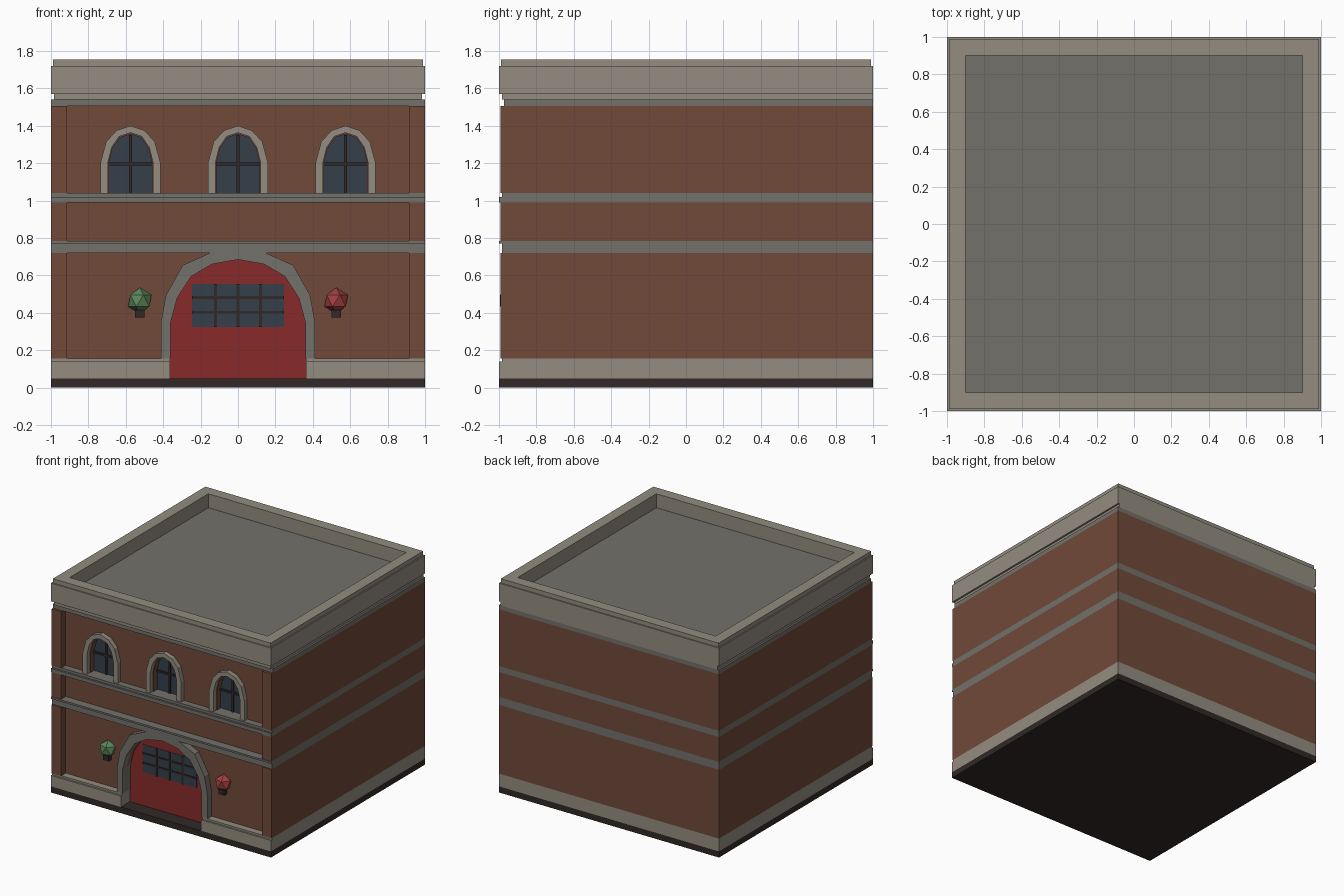
import bpy, bmesh

if "Cube" in bpy.data.objects:
    bpy.data.objects.remove(bpy.data.objects["Cube"])

def material(name, rgb):
    m = bpy.data.materials.new(name)
    m.diffuse_color = [(c / 255) ** 2.2 for c in rgb] + [1]
    m.use_nodes = True
    m.node_tree.nodes["Principled BSDF"].inputs["Base Color"].default_value = m.diffuse_color
    return m

BRICK = material("brick", (112, 75, 60))
STONE = material("light_stone", (146, 139, 127))
GREY = material("grey_stone", (115, 112, 106))
DARK = material("dark", (52, 45, 42))
GLASS = material("glass", (56, 65, 75))
RED = material("door_red", (134, 46, 46))
LAMP_RED = material("lamp_red", (160, 66, 66))
LAMP_GREEN = material("lamp_green", (92, 132, 92))

def finish(name, bm, mat):
    bmesh.ops.recalc_face_normals(bm, faces=bm.faces[:])
    me = bpy.data.meshes.new(name)
    bm.to_mesh(me)
    bm.free()
    if mat:
        me.materials.append(mat)
    ob = bpy.data.objects.new(name, me)
    bpy.context.collection.objects.link(ob)
    return ob

def box(name, x0, x1, y0, y1, z0, z1, mat=None):
    bm = bmesh.new()
    bmesh.ops.create_cube(bm, size=1)
    for v in bm.verts:
        v.co = ((x0 + x1) / 2 + v.co.x * (x1 - x0), (y0 + y1) / 2 + v.co.y * (y1 - y0),
                (z0 + z1) / 2 + v.co.z * (z1 - z0))
    return finish(name, bm, mat)

def mirrored(half):
    # half profile runs from bottom right up to the crown at x = 0
    return half + [(-x, z) for x, z in reversed(half[:-1])]

def prism(name, half, cx, y0, y1, mat=None):
    bm = bmesh.new()
    rings = [[bm.verts.new((cx + x, y, z)) for x, z in mirrored(half)] for y in (y0, y1)]
    n = len(rings[0])
    for r in rings:
        bm.faces.new(r)
    for i in range(n):
        j = (i + 1) % n
        bm.faces.new((rings[0][i], rings[0][j], rings[1][j], rings[1][i]))
    return finish(name, bm, mat)

def arch_frame(name, outer, inner, cx, y0, y1, mat):
    bm = bmesh.new()
    sections = []
    for (ox, oz), (ix, iz) in zip(mirrored(outer), mirrored(inner)):
        sections.append([bm.verts.new(p) for p in ((cx + ox, y0, oz), (cx + ix, y0, iz),
                                                   (cx + ix, y1, iz), (cx + ox, y1, oz))])
    for a, b in zip(sections, sections[1:]):
        for i in range(4):
            j = (i + 1) % 4
            bm.faces.new((a[i], a[j], b[j], b[i]))
    bm.faces.new(sections[0])
    bm.faces.new(sections[-1])
    return finish(name, bm, mat)

def cut(ob, cutter):
    mod = ob.modifiers.new("cut", 'BOOLEAN')
    mod.operation = 'DIFFERENCE'
    mod.solver = 'EXACT'
    mod.object = cutter
    bpy.context.view_layer.objects.active = ob
    bpy.ops.object.modifier_apply(modifier=mod.name)
    bpy.data.objects.remove(cutter)

BACK = -0.88   # depth of door and glass
WALL = -0.93   # recessed brick face

# base slab and stepped plinth, open at the doorway
box("base_slab", -1, 1, -1, 1, 0, 0.05, DARK)
box("plinth_core", -1, 1, BACK, 1, 0.05, 0.155, STONE)
for s in (-1, 1):
    a, b = sorted((s * 0.365, s))
    box("plinth_front", a, b, -1, BACK, 0.05, 0.14, STONE)
    box("plinth_ledge", a, b, -0.985, BACK, 0.14, 0.155, STONE)

# brick storeys with corner pilasters
walls = []
for name, z0, z1 in (("lower_wall", 0.155, 0.72), ("middle_wall", 0.785, 0.99), ("upper_wall", 1.04, 1.505)):
    walls.append(box(name, -1, 1, WALL, 1, z0, z1, BRICK))
    for s in (-1, 1):
        a, b = sorted((s * 0.915, s))
        box("pilaster", a, b, -0.993, WALL, z0, z1, BRICK)

# stone bands, cornice and parapet
box("lower_band", -1, 1, -0.985, 1, 0.72, 0.77, GREY)
box("lower_band_lip", -1, 1, -1, 1, 0.77, 0.785, GREY)
box("sill_band", -1, 1, -1, 1, 0.99, 1.02, GREY)
box("sill_ledge", -1, 1, -0.985, 1, 1.02, 1.04, GREY)
box("cornice", -1, 1, -0.972, 1, 1.505, 1.54, GREY)
box("cornice_neck", -0.985, 0.985, -0.985, 1, 1.54, 1.57, STONE)
parapet = box("parapet", -1, 1, -1, 1, 1.57, 1.72, STONE)
coping = box("coping", -0.99, 0.99, -0.99, 0.99, 1.72, 1.755, STONE)
for ob in (parapet, coping):
    cut(ob, box("cutter", -0.9, 0.9, -0.9, 0.9, 1.63, 1.9))
box("roof", -0.9, 0.9, -0.9, 0.9, 1.63, 1.64, GREY)

# arched doorway
outer = [(0.412, 0.155), (0.412, 0.35), (0.385, 0.495), (0.295, 0.655), (0.15, 0.72), (0, 0.72)]
inner = [(0.36, 0.155), (0.36, 0.35), (0.325, 0.48), (0.25, 0.595), (0.14, 0.66), (0, 0.685)]
cut(walls[0], prism("cutter", [(0.362, 0.1)] + inner[1:], 0, -1.2, BACK + 0.02))
arch_frame("door_arch", outer, inner, 0, -0.985, BACK + 0.01, GREY)
prism("door", [(0.364, 0.05)] + inner[1:], 0, BACK - 0.003, BACK + 0.03, RED)

# door window
box("door_glass", -0.245, 0.245, BACK - 0.006, BACK, 0.325, 0.555, GLASS)
for x in (-0.12, 0, 0.12):
    box("door_muntin", x - 0.007, x + 0.007, BACK - 0.012, BACK, 0.325, 0.555, DARK)
for z in (0.403, 0.482):
    box("door_muntin", -0.245, 0.245, BACK - 0.012, BACK, z - 0.007, z + 0.007, DARK)

# arched windows
outer = [(0.16, 1.04), (0.16, 1.205), (0.13, 1.315), (0.075, 1.375), (0, 1.4)]
inner = [(0.12, 1.04), (0.12, 1.205), (0.1, 1.285), (0.06, 1.343), (0, 1.363)]
for cx in (-0.575, 0, 0.575):
    hole = [(0.115, 1.0), (0.115, 1.205), (0.096, 1.28), (0.057, 1.337), (0, 1.356)]
    cut(walls[2], prism("cutter", hole, cx, -1.2, BACK))
    arch_frame("window_frame", outer, inner, cx, -0.968, WALL + 0.005, STONE)
    prism("window_glass", [(0.114, 1.041)] + hole[1:], cx, BACK - 0.004, BACK + 0.01, GLASS)
    box("window_muntin", cx - 0.008, cx + 0.008, BACK - 0.014, BACK, 1.04, 1.352, DARK)
    box("window_muntin", cx - 0.115, cx + 0.115, BACK - 0.014, BACK, 1.188, 1.204, DARK)

# wall lamps
for x, mat in ((-0.525, LAMP_GREEN), (0.525, LAMP_RED)):
    bm = bmesh.new()
    bmesh.ops.create_icosphere(bm, subdivisions=1, radius=0.07)
    lamp = finish("lamp_globe", bm, mat)
    lamp.location = (x, -0.935, 0.465)
    box("lamp_bracket", x - 0.025, x + 0.025, -0.965, WALL + 0.01, 0.375, 0.415, DARK)
